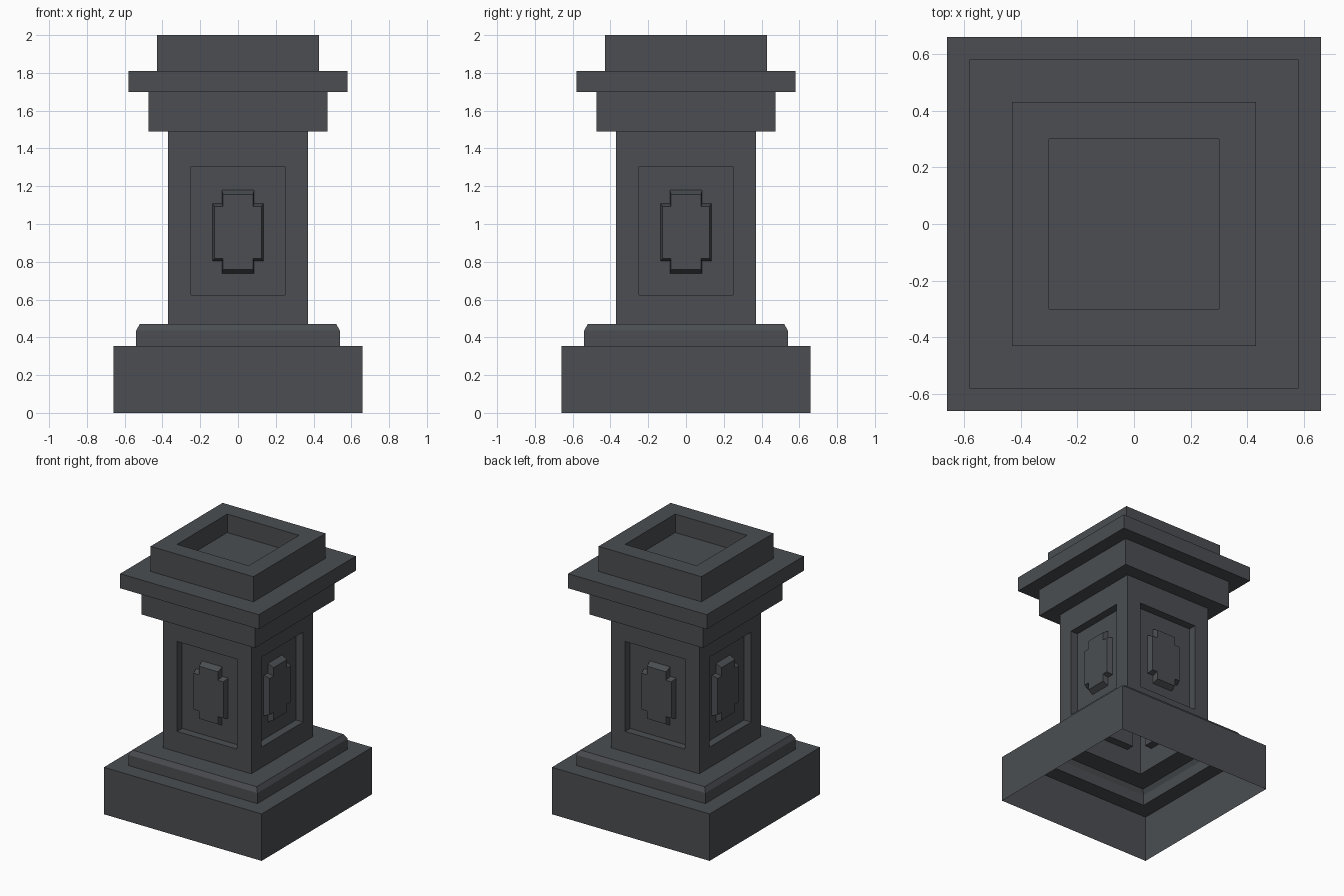
import bpy, bmesh, math
from mathutils import Matrix, Vector

if "Cube" in bpy.data.objects:
    bpy.data.objects.remove(bpy.data.objects["Cube"])

stone = bpy.data.materials.new("dark grey stone")
stone.diffuse_color = (0.070, 0.076, 0.084, 1)
stone.use_nodes = True
stone.node_tree.nodes["Principled BSDF"].inputs["Base Color"].default_value = stone.diffuse_color


def finish(bm, name):
    bmesh.ops.remove_doubles(bm, verts=bm.verts, dist=1e-5)
    me = bpy.data.meshes.new(name)
    bm.to_mesh(me)
    bm.free()
    me.materials.append(stone)
    ob = bpy.data.objects.new(name, me)
    bpy.context.collection.objects.link(ob)
    return ob


def loft(bm, a, b):
    n = len(a)
    for i in range(n):
        j = (i + 1) % n
        bm.faces.new((a[i], a[j], b[j], b[i]))


def square_stack(name, profile, close_top=False):
    """Stack of square rings (half width, z), open at the bottom."""
    bm = bmesh.new()
    rings = [[bm.verts.new((sx * h, sy * h, z))
              for sx, sy in ((-1, -1), (1, -1), (1, 1), (-1, 1))]
             for h, z in profile]
    for a, b in zip(rings, rings[1:]):
        loft(bm, a, b)
    if close_top:
        bm.faces.new(rings[-1])
    return finish(bm, name)


def rect(w, z0, z1):
    return [(-w, z0), (w, z0), (w, z1), (-w, z1)]


def cross(a, w, z0, z1, b0, b1):
    return [(-a, z0), (a, z0), (a, b0), (w, b0), (w, b1), (a, b1),
            (a, z1), (-a, z1), (-a, b1), (-w, b1), (-w, b0), (-a, b0)]


# Hollow stepped base with a chamfered upper plinth
square_stack("base", [(0.66, 0), (0.66, 0.355), (0.54, 0.355),
                      (0.54, 0.435), (0.52, 0.47), (0.37, 0.47)])

# Stepped capital with a square recess in the top
square_stack("capital", [(0.37, 1.49), (0.475, 1.49), (0.475, 1.70),
                         (0.58, 1.70), (0.58, 1.81), (0.43, 1.81),
                         (0.43, 2.0), (0.30, 2.0), (0.30, 1.86)], True)

# Shaft: four sides, each with a sunken panel and a raised cross emblem
HALF, SUNK, RAISED = 0.37, 0.06, 0.042
bm = bmesh.new()
for side in range(4):
    rot = Matrix.Rotation(side * math.pi / 2, 3, 'Z')

    def ring(points, depth):
        return [bm.verts.new(rot @ Vector((u, depth - HALF, z))) for u, z in points]

    outer = ring(rect(HALF, 0.47, 1.49), 0)
    rim = ring(rect(0.25, 0.625, 1.305), 0)
    floor = ring(rect(0.25, 0.625, 1.305), SUNK)
    foot = ring(cross(0.085, 0.135, 0.738, 1.18, 0.803, 1.108), SUNK)
    face = ring(cross(0.08, 0.124, 0.76, 1.157, 0.818, 1.093), SUNK - RAISED)
    loft(bm, outer, rim)
    loft(bm, rim, floor)
    for k in range(4):
        inner = [foot[(3 * k + d) % 12] for d in (2, 1, 0, -1)]
        bm.faces.new([floor[k], floor[(k + 1) % 4]] + inner)
    loft(bm, foot, face)
    bm.faces.new(face)
finish(bm, "panelled_shaft")
